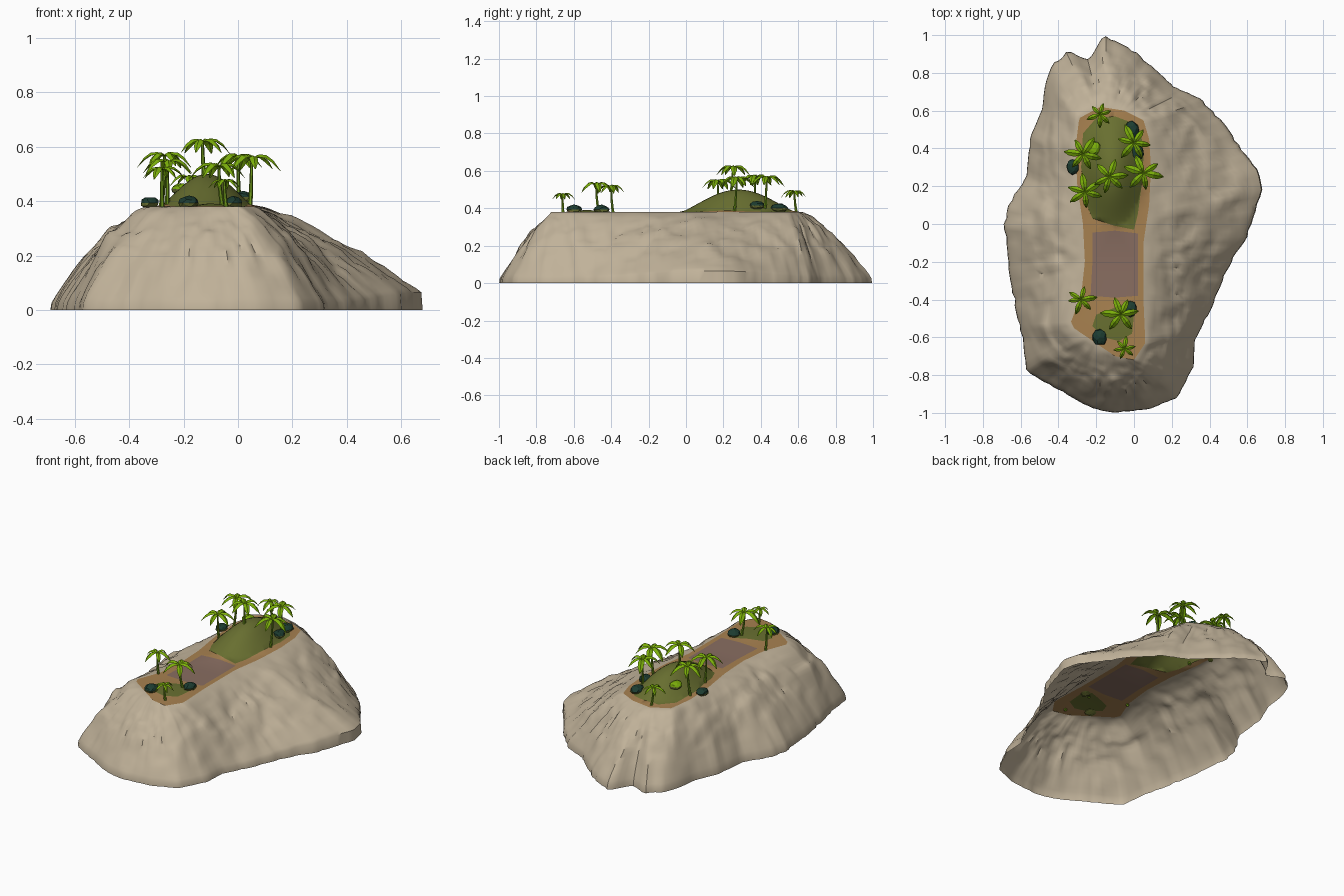
import bpy
import bmesh
import random
from math import sin, cos, pi, tau, atan2, hypot, radians
from mathutils import Vector, Matrix, noise
from mathutils.geometry import delaunay_2d_cdt

random.seed(4)
if "Cube" in bpy.data.objects:
    bpy.data.objects.remove(bpy.data.objects["Cube"])


def material(name, *rgb):
    m = bpy.data.materials.new(name)
    m.use_nodes = True
    m.diffuse_color = (*rgb, 1)
    m.node_tree.nodes["Principled BSDF"].inputs["Base Color"].default_value = (*rgb, 1)
    return m


ROCK = material("rock", .53, .445, .32)
SAND = material("sand", .39, .22, .08)
CLAY = material("bare clay", .25, .155, .12)
GRASS = material("grass", .14, .16, .03)
LEAF = material("palm leaf", .2, .43, .003)
TRUNK = material("palm trunk", .15, .3, .01)
BUSH = material("dark bush", .012, .045, .03)


def finish(name, bm, mats, angle=None):
    mesh = bpy.data.meshes.new(name)
    bm.to_mesh(mesh)
    bm.free()
    for m in mats:
        mesh.materials.append(m)
    ob = bpy.data.objects.new(name, mesh)
    bpy.context.collection.objects.link(ob)
    if angle:
        bpy.ops.object.select_all(action='DESELECT')
        ob.select_set(True)
        bpy.context.view_layer.objects.active = ob
        bpy.ops.object.shade_smooth_by_angle(angle=radians(angle))


def outline(points, cx, cy, sx, sy):
    """Return a function giving the outline point at a stretched angle."""
    polar = sorted((atan2((y - cy) / sy, (x - cx) / sx) % tau,
                    hypot((x - cx) / sx, (y - cy) / sy)) for x, y in points)
    first, last = polar[0], polar[-1]
    polar = [(last[0] - tau, last[1])] + polar + [(first[0] + tau, first[1])]

    def at(a):
        for (a0, r0), (a1, r1) in zip(polar, polar[1:]):
            if a0 <= a <= a1:
                # Where the ray meets the straight edge between both points
                r = r0 * r1 * sin(a1 - a0) / (r0 * sin(a - a0) + r1 * sin(a1 - a))
                return Vector((cx + sx * r * cos(a), cy + sy * r * sin(a)))
    return at


# Outlines of the cliff foot and of the plateau
foot = outline([(.68, .18), (.66, .28), (.57, .4), (.48, .53), (.36, .66), (.21, .73),
                (.1, .83), (0, .92), (-.16, 1), (-.24, .87), (-.35, .92), (-.44, .84),
                (-.47, .74), (-.49, .6), (-.55, .46), (-.57, .25), (-.66, .12), (-.69, 0),
                (-.67, -.2), (-.64, -.4), (-.59, -.62), (-.57, -.78), (-.47, -.84),
                (-.36, -.9), (-.22, -.98), (-.1, -1), (.08, -.98), (.23, -.92),
                (.32, -.75), (.32, -.62), (.41, -.45), (.49, -.25), (.6, -.07)],
               -.03, 0, .68, 1)
rim = outline([(.09, .3), (.08, .45), (.05, .55), (-.05, .6), (-.18, .62), (-.29, .56),
               (-.31, .4), (-.3, .2), (-.27, 0), (-.26, -.2), (-.28, -.38), (-.34, -.5),
               (-.32, -.55), (-.1, -.7), (0, -.72), (.06, -.63), (.05, -.4), (.05, -.1),
               (.08, .1)], -.11, -.05, .2, .67)
TOP = .38
SEGS = 180
RINGS = 24
angles = [tau * i / SEGS for i in range(SEGS)]

# Rock cliff: open shell lofted from foot to rim, with weathered ridges
bm = bmesh.new()
rings = []
for k in range(-1, RINGS + 1):
    s = max(k, 0) / RINGS
    ring = []
    for a in angles:
        gentle = max(0, cos(a - .15)) ** 2
        left = max(0, -cos(a)) ** 2
        lip = .025 + .04 * gentle ** 4
        z = lip + (TOP - lip) * (1 - (1 - s) ** (1.42 - .2 * gentle + .45 * left))
        fade = sin(pi * s)
        ridge = noise.noise((cos(a) * 7, sin(a) * 7, s * 1.6))
        crag = noise.noise((cos(a) * 18, sin(a) * 18, s * 3))
        inset = max(0, crag) * .05 * (1 - s) + fade * (.04 * ridge + .03 * crag)
        p = foot(a).lerp(rim(a), s + inset + (.008 if k == 0 else 0))
        rough = noise.noise((p.x * 9, p.y * 9, z * 7))
        chips = noise.noise((p.x * 22, p.y * 22, z * 18))
        z += fade * (.022 * rough + .01 * ridge + .014 * chips)
        ring.append(bm.verts.new((p.x, p.y, 0 if k < 0 else min(z, TOP))))
    rings.append(ring)
for low, high in zip(rings, rings[1:]):
    for i in range(SEGS):
        j = (i + 1) % SEGS
        bm.faces.new((low[i], low[j], high[j], high[i]))
finish("rock_cliff", bm, [ROCK], 40)


# Plateau: one sheet split into sand, clay and grass, with a grassy mound
def ground(x, y):
    d = min(1, hypot((x + .115) / .175, (y - .28) / .31))
    e = min(1, hypot((x + .1) / .11, (y + .53) / .1))
    return TOP + .12 * cos(d * pi / 2) ** 1.25 + .012 * (1 - e * e)


regions = [
    [rim(a) for a in angles],
    [(-.23, -.38), (-.1, -.39), (.02, -.38), (.02, -.2), (.02, -.05), (-.1, -.035),
     (-.22, -.045), (-.22, -.2)],
    [(0, -.03), (.02, .05), (.04, .2), (.05, .35), (.04, .46), (-.02, .54), (-.1, .57),
     (-.2, .56), (-.27, .48), (-.28, .3), (-.25, .1), (-.22, .03), (-.1, -.01)],
    [(-.01, -.58), (0, -.48), (-.04, -.42), (-.12, -.45), (-.2, -.48), (-.22, -.54),
     (-.16, -.6), (-.08, -.62)],
]
coords, loops = [], []
for region in regions:
    loops.append(list(range(len(coords), len(coords) + len(region))))
    coords += [Vector(p) for p in region]
for i in range(17):
    for j in range(26):
        x, y = -.29 + .022 * i, -.03 + .024 * j
        if hypot((x + .115) / .175, (y - .28) / .31) < 1:
            coords.append(Vector((x, y)))
coords.append(Vector((-.1, -.53)))
flat, _, tris, _, _, owners = delaunay_2d_cdt(coords, [], loops, 1, 1e-5)
bm = bmesh.new()
verts = [bm.verts.new((p.x, p.y, ground(p.x, p.y))) for p in flat]
for tri, owner in zip(tris, owners):
    if owner:
        bm.faces.new([verts[i] for i in tri]).material_index = min(max(owner), 2)
loose = [v for v in verts if not v.link_faces]
bmesh.ops.delete(bm, geom=loose, context='VERTS')
finish("plateau_ground", bm, [SAND, CLAY, GRASS], 40)


# Palms: bent tapering trunk with folded, arching fronds
def palm(name, x, y, top, r):
    bm = bmesh.new()
    base = ground(x, y) - .01
    crown = top - .2 * r
    lean = Vector((random.uniform(-.015, .015), random.uniform(-.015, .015), 0))
    prev = None
    for k in range(5):
        t = k / 4
        c = Vector((x, y, base + (crown - base) * t)) - lean * (1 - t) ** 2
        w = .009 - .004 * t
        ring = [bm.verts.new(c + Vector((w * cos(tau * i / 6), w * sin(tau * i / 6), 0)))
                for i in range(6)]
        if prev:
            for i in range(6):
                j = (i + 1) % 6
                bm.faces.new((prev[i], prev[j], ring[j], ring[i]))
        prev = ring
    bm.faces.new(prev)
    turn = random.uniform(0, tau)
    for f in range(6):
        a = turn + tau * f / 6 + random.uniform(-.2, .2)
        size = r * random.uniform(.85, 1.1)
        out, side = Vector((cos(a), sin(a), 0)), Vector((-sin(a), cos(a), 0))
        prev = None
        for t, w in ((0, .04), (.25, .14), (.5, .18), (.75, .15), (1, .02)):
            mid = Vector((x, y, crown + size * (.95 * t - 1.35 * t * t))) + out * size * t
            edge = side * w * size
            drop = Vector((0, 0, -.6 * w * size))
            row = [bm.verts.new(p) for p in (mid - edge + drop, mid, mid + edge + drop)]
            if prev:
                for i in range(2):
                    bm.faces.new((prev[i], row[i], row[i + 1], prev[i + 1])).material_index = 1
            prev = row
    bm.normal_update()
    finish(name, bm, [TRUNK, LEAF])


palms = [(-.18, .58, .5, .07), (-.27, .37, .585, .1), (-.26, .17, .56, .095),
         (-.13, .25, .635, .1), (0, .43, .58, .1), (.05, .27, .575, .1),
         (-.28, -.4, .53, .08), (-.07, -.48, .545, .1), (-.05, -.66, .485, .065)]
for n, spec in enumerate(palms):
    palm(f"palm_{n + 1}", *spec)


# Bushes: lumpy faceted balls, grassy underneath, sitting on the ground
def bush(name, x, y, r, mats):
    bm = bmesh.new()
    bmesh.ops.create_icosphere(bm, subdivisions=2, radius=r)
    for v in bm.verts:
        v.co *= random.uniform(.88, 1.1)
    for f in bm.faces:
        f.material_index = int(f.calc_center_median().z < 0)
    place = Matrix.Translation((x, y, ground(x, y) + .014)) @ Matrix.Diagonal((1, 1.15, .65, 1))
    bmesh.ops.transform(bm, matrix=place, verts=bm.verts)
    finish(name, bm, mats)


bushes = [(-.01, .5, .038), (.02, .38, .034), (-.325, .3, .034),
          (-.18, -.6, .038), (-.02, -.45, .036)]
for n, spec in enumerate(bushes):
    bush(f"bush_{n + 1}", *spec, [BUSH, GRASS])
bush("bright_bush", -.21, .4, .035, [LEAF, GRASS])
